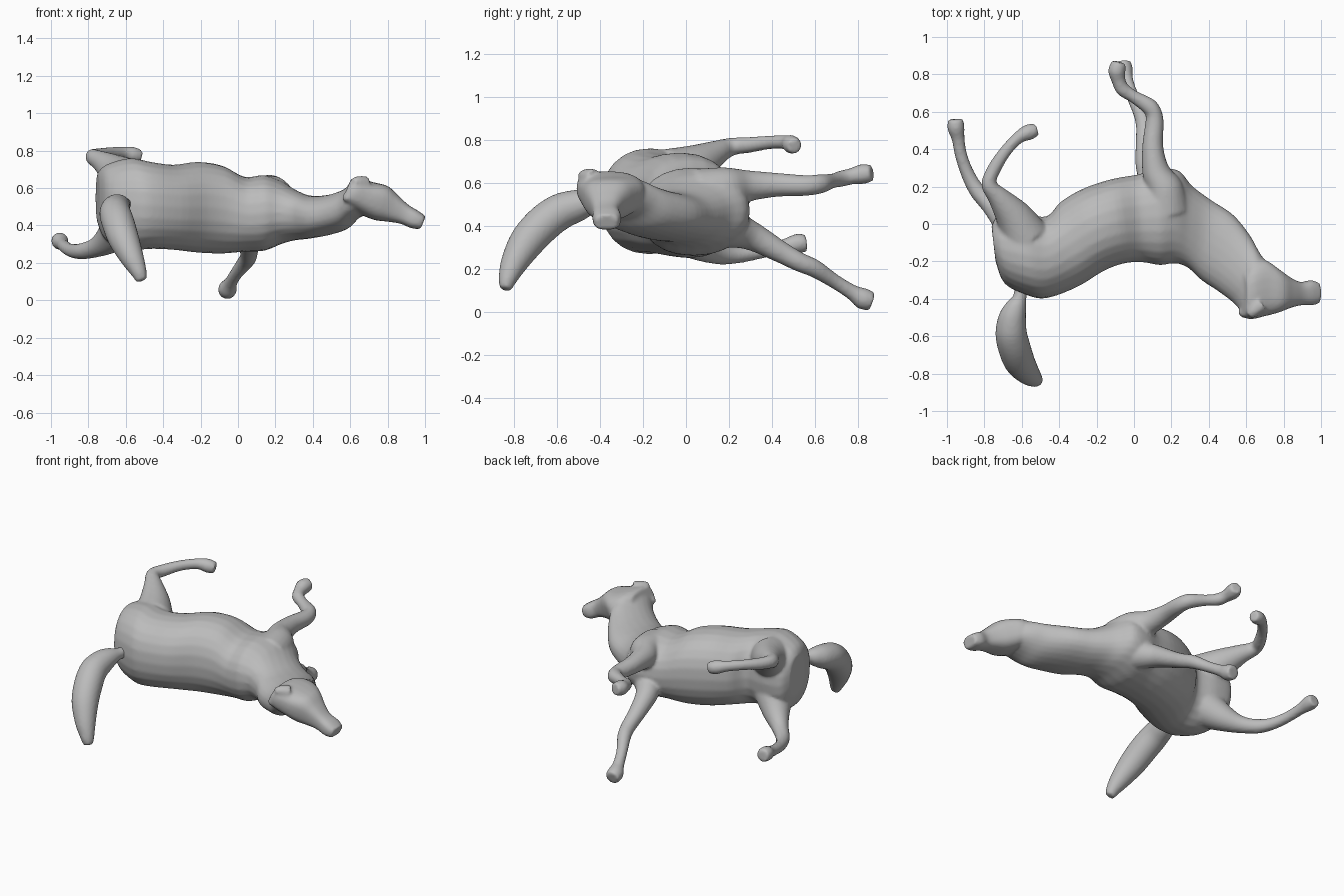
import bpy, bmesh, math
from mathutils import Vector

if "Cube" in bpy.data.objects:
    bpy.data.objects.remove(bpy.data.objects["Cube"])

SIDES = 24
STEPS = 4
grey = bpy.data.materials.new("clay grey")
grey.use_nodes = True
grey.diffuse_color = (0.5, 0.5, 0.5, 1)
grey.node_tree.nodes["Principled BSDF"].inputs["Base Color"].default_value = (0.5, 0.5, 0.5, 1)


def spline(p, q, r, s, t):
    """Smooth curve from q to r."""
    return q + (r - p) * (t / 2) + (p * 2 - q * 5 + r * 4 - s) * (t * t / 2) \
        + ((q - r) * 3 + s - p) * (t ** 3 / 2)


def loft(bm, rings, power=1.0):
    """Skin a closed surface over rings (centre, half axis, half axis); low power is boxier."""
    def bend(s):
        return math.copysign(abs(s) ** power, s)
    last = len(rings) - 1
    smooth_rings = []
    for i in range(last):
        four = [rings[k] for k in (max(i - 1, 0), i, i + 1, min(i + 2, last))]
        smooth_rings += [[spline(*part, s / STEPS) for part in zip(*four)] for s in range(STEPS)]
    smooth_rings.append(rings[last])
    angles = [2 * math.pi * i / SIDES for i in range(SIDES)]
    loops = [[bm.verts.new(c + u * bend(math.cos(t)) + v * bend(math.sin(t))) for t in angles]
             for c, u, v in smooth_rings]
    for a, b in zip(loops, loops[1:]):
        for i in range(SIDES):
            j = (i + 1) % SIDES
            bm.faces.new((a[i], a[j], b[j], b[i]))
    bm.faces.new(loops[0][::-1])
    bm.faces.new(loops[-1])


def trunk(bm, stations):
    """Rings from belly point, back point and height range."""
    rings = []
    for ax, ay, bx, by, lo, hi in stations:
        a, b = Vector((ax, ay, 0)), Vector((bx, by, 0))
        rings.append(((a + b) / 2 + Vector((0, 0, (lo + hi) / 2)), (a - b) / 2,
                      Vector((0, 0, (hi - lo) / 2))))
    loft(bm, rings, 0.9)


def head(bm, stations):
    """Boxy tilted rings from centre x and z, width, and jaw and brow y."""
    across = Vector((0.37, 0, 0.93))
    loft(bm, [(Vector((x, (jaw + brow) / 2, z)), across * (w / 2),
               Vector((0, (jaw - brow) / 2, 0))) for x, z, w, jaw, brow in stations], 0.75)


def limb(bm, path):
    """Round tube through (x, y, z, radius) points."""
    pts = [Vector(p[:3]) for p in path]
    rings, u = [], Vector((0.3, 0.2, 1))
    for i, p in enumerate(pts):
        d = (pts[min(i + 1, len(pts) - 1)] - pts[max(i - 1, 0)]).normalized()
        u = (u - d * u.dot(d)).normalized()
        rings.append((p, u * path[i][3], d.cross(u) * path[i][3]))
    loft(bm, rings)


def finish(bm, name):
    """Fuse the overlapping forms into one smooth skin."""
    bmesh.ops.recalc_face_normals(bm, faces=bm.faces)
    me = bpy.data.meshes.new(name)
    bm.to_mesh(me)
    bm.free()
    me.materials.append(grey)
    ob = bpy.data.objects.new(name, me)
    bpy.context.collection.objects.link(ob)
    remesh = ob.modifiers.new("Fuse", "REMESH")
    remesh.mode = "VOXEL"
    remesh.voxel_size = 0.01
    remesh.use_smooth_shade = True
    smooth = ob.modifiers.new("Soften", "SMOOTH")
    smooth.factor = 0.5
    smooth.iterations = 6


# Barrel and neck
body = bmesh.new()
trunk(body, [
    (-0.762, -0.01, -0.74, -0.20, 0.42, 0.68),
    (-0.72, 0.05, -0.69, -0.32, 0.32, 0.725),
    (-0.60, 0.06, -0.56, -0.385, 0.27, 0.76),
    (-0.47, 0.04, -0.46, -0.395, 0.275, 0.74),
    (-0.39, 0.12, -0.30, -0.335, 0.27, 0.725),
    (-0.27, 0.19, -0.16, -0.25, 0.255, 0.74),
    (-0.12, 0.24, -0.05, -0.21, 0.25, 0.72),
    (0.02, 0.265, 0.05, -0.205, 0.26, 0.66),
    (0.14, 0.295, 0.14, -0.22, 0.265, 0.67),
    (0.24, 0.285, 0.22, -0.21, 0.30, 0.64),
    (0.31, 0.205, 0.29, -0.235, 0.32, 0.595),
    (0.41, 0.13, 0.36, -0.30, 0.33, 0.56),
    (0.53, 0.05, 0.45, -0.36, 0.35, 0.565),
    (0.62, -0.06, 0.53, -0.42, 0.38, 0.595),
    (0.67, -0.15, 0.58, -0.47, 0.43, 0.63),
    (0.72, -0.22, 0.64, -0.47, 0.46, 0.62)])

# Head
head(body, [
    (0.58, 0.59, 0.13, -0.27, -0.49),
    (0.62, 0.575, 0.165, -0.21, -0.51),
    (0.69, 0.545, 0.185, -0.19, -0.495),
    (0.765, 0.52, 0.195, -0.24, -0.475),
    (0.83, 0.49, 0.15, -0.285, -0.45),
    (0.89, 0.46, 0.11, -0.31, -0.435),
    (0.945, 0.432, 0.10, -0.30, -0.435),
    (0.99, 0.415, 0.075, -0.315, -0.425)])

# Ears
for x, z in ((0.63, 0.63), (0.585, 0.55)):
    limb(body, [(x + 0.05, -0.43, z - 0.01, 0.045), (x + 0.01, -0.465, z, 0.035),
                (x - 0.015, -0.49, z + 0.005, 0.02)])

# Upper hind leg
limb(body, [(-0.59, -0.06, 0.635, 0.13), (-0.65, 0.05, 0.685, 0.095), (-0.725, 0.145, 0.74, 0.058),
            (-0.775, 0.215, 0.768, 0.042), (-0.75, 0.29, 0.775, 0.037), (-0.69, 0.385, 0.787, 0.032),
            (-0.62, 0.46, 0.788, 0.033), (-0.565, 0.49, 0.778, 0.043), (-0.52, 0.505, 0.77, 0.034)])
# Lower hind leg
limb(body, [(-0.62, -0.05, 0.40, 0.12), (-0.69, 0.03, 0.325, 0.08), (-0.765, 0.10, 0.28, 0.052),
            (-0.84, 0.18, 0.262, 0.043), (-0.89, 0.27, 0.266, 0.036), (-0.925, 0.37, 0.285, 0.033),
            (-0.94, 0.455, 0.302, 0.035), (-0.952, 0.515, 0.316, 0.046), (-0.955, 0.56, 0.32, 0.04)])
# Upper front leg with shoulder
limb(body, [(0.17, 0.08, 0.54, 0.13), (0.16, 0.20, 0.575, 0.098), (0.115, 0.29, 0.585, 0.073),
            (0.10, 0.42, 0.59, 0.056), (0.11, 0.56, 0.587, 0.048), (0.085, 0.625, 0.595, 0.045),
            (0.00, 0.68, 0.608, 0.034), (-0.06, 0.72, 0.618, 0.038), (-0.083, 0.77, 0.63, 0.038),
            (-0.092, 0.82, 0.64, 0.047), (-0.08, 0.865, 0.645, 0.038)])
# Lower front leg with shoulder
limb(body, [(0.16, 0.10, 0.41, 0.12), (0.13, 0.21, 0.385, 0.09), (0.075, 0.31, 0.35, 0.067),
            (0.06, 0.44, 0.278, 0.051), (0.055, 0.53, 0.23, 0.045), (0.035, 0.60, 0.20, 0.042),
            (-0.01, 0.69, 0.142, 0.034), (-0.04, 0.77, 0.092, 0.036), (-0.055, 0.82, 0.062, 0.05),
            (-0.06, 0.865, 0.047, 0.044)])
finish(body, "horse_body")

# Tail
tail = bmesh.new()
limb(tail, [(-0.60, -0.32, 0.51, 0.04), (-0.61, -0.39, 0.515, 0.036), (-0.63, -0.44, 0.51, 0.056),
            (-0.65, -0.50, 0.495, 0.074), (-0.657, -0.58, 0.468, 0.084), (-0.64, -0.66, 0.412, 0.087),
            (-0.61, -0.74, 0.325, 0.082), (-0.565, -0.80, 0.225, 0.063),
            (-0.53, -0.83, 0.15, 0.043), (-0.515, -0.84, 0.105, 0.028)])
finish(tail, "tail")
